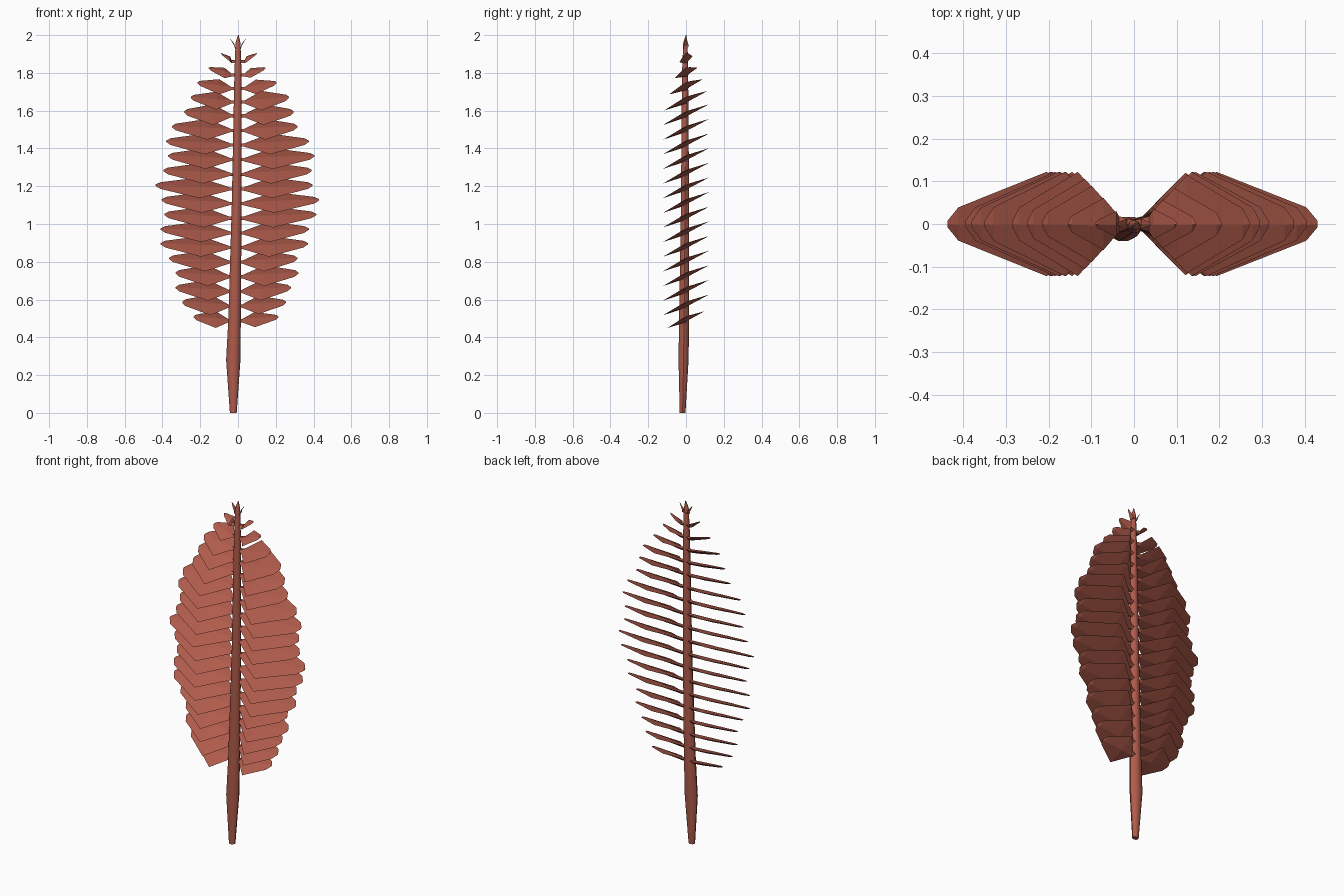
import bpy, bmesh, math
from mathutils import Vector

old = bpy.data.objects.get("Cube")
if old:
    bpy.data.objects.remove(old, do_unlink=True)

# One terracotta colour for the whole frond
red = bpy.data.materials.new("terracotta_red")
color = (0.43, 0.105, 0.07, 1)
red.diffuse_color = color
red.use_nodes = True
red.node_tree.nodes["Principled BSDF"].inputs["Base Color"].default_value = color


def loft(name, rings):
    """Skin closed rings of points and cap both ends."""
    bm = bmesh.new()
    loops = [[bm.verts.new(p) for p in ring] for ring in rings]
    n = len(loops[0])
    for a, b in zip(loops, loops[1:]):
        for k in range(n):
            m = (k + 1) % n
            bm.faces.new((a[k], a[m], b[m], b[k]))
    bm.faces.new(loops[0][::-1])
    bm.faces.new(loops[-1])
    bmesh.ops.recalc_face_normals(bm, faces=bm.faces)
    mesh = bpy.data.meshes.new(name)
    bm.to_mesh(mesh)
    bm.free()
    mesh.materials.append(red)
    obj = bpy.data.objects.new(name, mesh)
    bpy.context.collection.objects.link(obj)
    return obj


# Stem: height, centre x, centre y, half width, half depth
stem_profile = [
    (0, -0.025, -0.018, 0.018, 0.016),
    (0.28, -0.025, -0.013, 0.038, 0.028),
    (0.5, -0.018, -0.01, 0.033, 0.028),
    (1.1, -0.007, -0.005, 0.026, 0.023),
    (1.8, 0, -0.005, 0.019, 0.017),
    (1.96, 0, -0.003, 0.013, 0.012),
    (2.0, 0.002, 0, 0.002, 0.002),
]
SIDES = 10
stem = loft("stem", [
    [(cx + rx * math.cos(math.tau * k / SIDES),
      cy + ry * math.sin(math.tau * k / SIDES), z) for k in range(SIDES)]
    for z, cx, cy, rx, ry in stem_profile])
bpy.context.view_layer.objects.active = stem
stem.select_set(True)
bpy.ops.object.shade_smooth_by_angle(angle=math.radians(40))
stem.select_set(False)

# Leaflet reach on each side, from the lowest to the topmost
reach = {
    "left": [.215, .255, .28, .32, .315, .37, .375, .415, .43, .395,
             .39, .405, .375, .315, .295, .27, .205, .145, .10, .04],
    "right": [.235, .295, .33, .33, .365, .41, .41, .39, .405, .437,
              .395, .37, .38, .35, .285, .25, .215, .155, .09, .04],
}
SLOPE = 0.45     # front edge hangs lower than the back edge


def leaflet(name, side, length, tip_z, stem_x, rise):
    """Blade with a narrow root, broad shoulder and blunt tip."""
    half = max(0.012, min(0.122, 0.47 * length - 0.012))
    thick = min(0.009, 0.05 * length + 0.002)
    root = min(0.035, 0.4 * length)
    # distance out, half width, drop below the tip, half thickness
    stations = [
        (0.1 * root, 0.010, rise, thick),
        (root, min(0.018, half), rise, thick),
        (0.46 * length, half, 0.7 * rise, thick),
        (0.94 * length, 0.32 * half, 0.1 * rise, 0.6 * thick),
        (length, 0.06 * half, 0, 0.3 * thick),
    ]
    rings = []
    for out, w, drop, t in stations:
        x = side * out + stem_x * max(0, 1 - out / length)
        c = Vector((x, 0, tip_z - drop))
        edge = Vector((0, w, SLOPE * w))
        up = Vector((0, -SLOPE, 1)).normalized() * t
        rings.append([c - edge, c + up, c + edge, c - up])
    loft(name, rings)


for label, side in (("left", 1), ("right", -1)):
    for i, length in enumerate(reach[label]):
        z = 0.508 + 0.0775 * i
        rise = 0.02 if i < 15 else 0.025 + 0.006 * (i - 15)
        leaflet(f"{label}_leaflet_{i + 1}", side, length, z,
                -0.018 * max(0, 1 - i / 15), rise)
